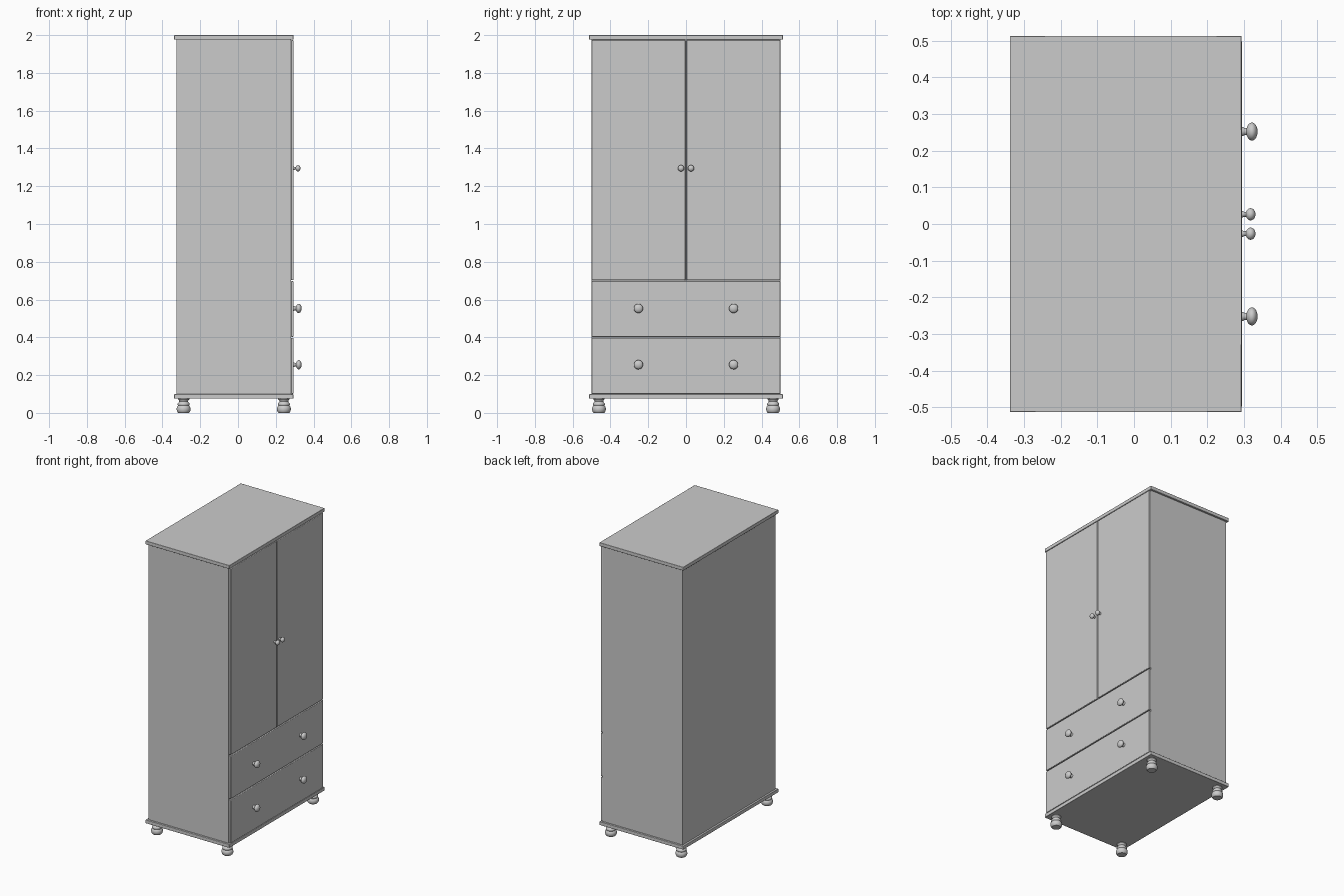
import bpy, bmesh, math
from mathutils import Matrix

if "Cube" in bpy.data.objects:
    bpy.data.objects.remove(bpy.data.objects["Cube"])


def finish(bm, name):
    bmesh.ops.recalc_face_normals(bm, faces=bm.faces)
    me = bpy.data.meshes.new(name)
    bm.to_mesh(me)
    bm.free()
    ob = bpy.data.objects.new(name, me)
    bpy.context.collection.objects.link(ob)
    bpy.context.view_layer.objects.active = ob
    bpy.ops.object.select_all(action='DESELECT')
    ob.select_set(True)
    bpy.ops.object.shade_smooth_by_angle(angle=math.radians(35))
    return ob


def box(name, x, y, z, bevel=0.0, segments=3):
    """Box from (min, max) ranges, optionally with rounded edges."""
    bm = bmesh.new()
    bmesh.ops.create_cube(bm, size=1)
    for v in bm.verts:
        v.co = [(r[0] + r[1]) / 2 + c * (r[1] - r[0]) for r, c in zip((x, y, z), v.co)]
    ob = finish(bm, name)
    if bevel:
        m = ob.modifiers.new("rounded_edges", 'BEVEL')
        m.width, m.segments = bevel, segments
    return ob


def lathe(name, profile, loc, along_x=False, steps=24):
    """Spin (radius, height) points about z, optionally laid along +x."""
    bm = bmesh.new()
    vs = [bm.verts.new((r, 0, h)) for r, h in profile]
    es = [bm.edges.new(p) for p in zip(vs, vs[1:])]
    bmesh.ops.spin(bm, geom=vs + es, cent=(0, 0, 0), axis=(0, 0, 1),
                   angle=math.tau, steps=steps)
    bmesh.ops.remove_doubles(bm, verts=bm.verts, dist=1e-5)
    if along_x:
        bm.transform(Matrix.Rotation(math.pi / 2, 4, 'Y'))
    bm.transform(Matrix.Translation(loc))
    return finish(bm, name)


# Carcass with overhanging top and base boards
box("carcass", (-0.325, 0.28), (-0.5, 0.5), (0.098, 1.977))
box("top_board", (-0.338, 0.2935), (-0.513, 0.513), (1.976, 2.0), 0.002, 2)
box("base_board", (-0.338, 0.2935), (-0.513, 0.513), (0.075, 0.099), 0.002, 2)

# Doors and drawer fronts
FRONT = (0.2805, 0.2950)
for side, y in (("left", (-0.499, -0.003)), ("right", (0.003, 0.499))):
    box(side + "_door", FRONT, y, (0.703, 1.973), 0.004)
for label, z in (("lower", (0.101, 0.397)), ("upper", (0.403, 0.697))):
    box(label + "_drawer_front", FRONT, (-0.499, 0.499), z, 0.004)

# Turned knobs: slim stem with a flattened round head
stem = [(0, -0.002), (0.013, -0.002), (0.0125, 0.002), (0.010, 0.006), (0.010, 0.012)]
head = [(0.0245 * math.sin(a), 0.0265 - 0.0155 * math.cos(a))
        for a in (math.pi * (0.14 + 0.86 * i / 12) for i in range(13))]
drawer_knob = stem + head
door_knob = [(r * 0.68, h * 0.86) for r, h in drawer_knob]
for label, s in (("left", -1), ("right", 1)):
    lathe(label + "_door_knob", door_knob, (0.295, s * 0.0265, 1.295), True)
    for row, z in (("lower", 0.255), ("upper", 0.553)):
        lathe(f"{row}_drawer_{label}_knob", drawer_knob, (0.295, s * 0.252, z), True)

# Turned bun feet
foot = [(0, 0), (0.028, 0), (0.033, 0.005), (0.0365, 0.015), (0.0365, 0.024),
        (0.034, 0.033), (0.029, 0.038), (0.031, 0.042), (0.032, 0.047),
        (0.030, 0.052), (0.025, 0.056), (0.023, 0.061), (0.025, 0.067),
        (0.030, 0.072), (0.030, 0.076), (0, 0.076)]
for depth, x in (("back", -0.288), ("front", 0.243)):
    for label, y in (("left", -0.461), ("right", 0.461)):
        lathe(f"{depth}_{label}_foot", foot, (x, y, 0))
